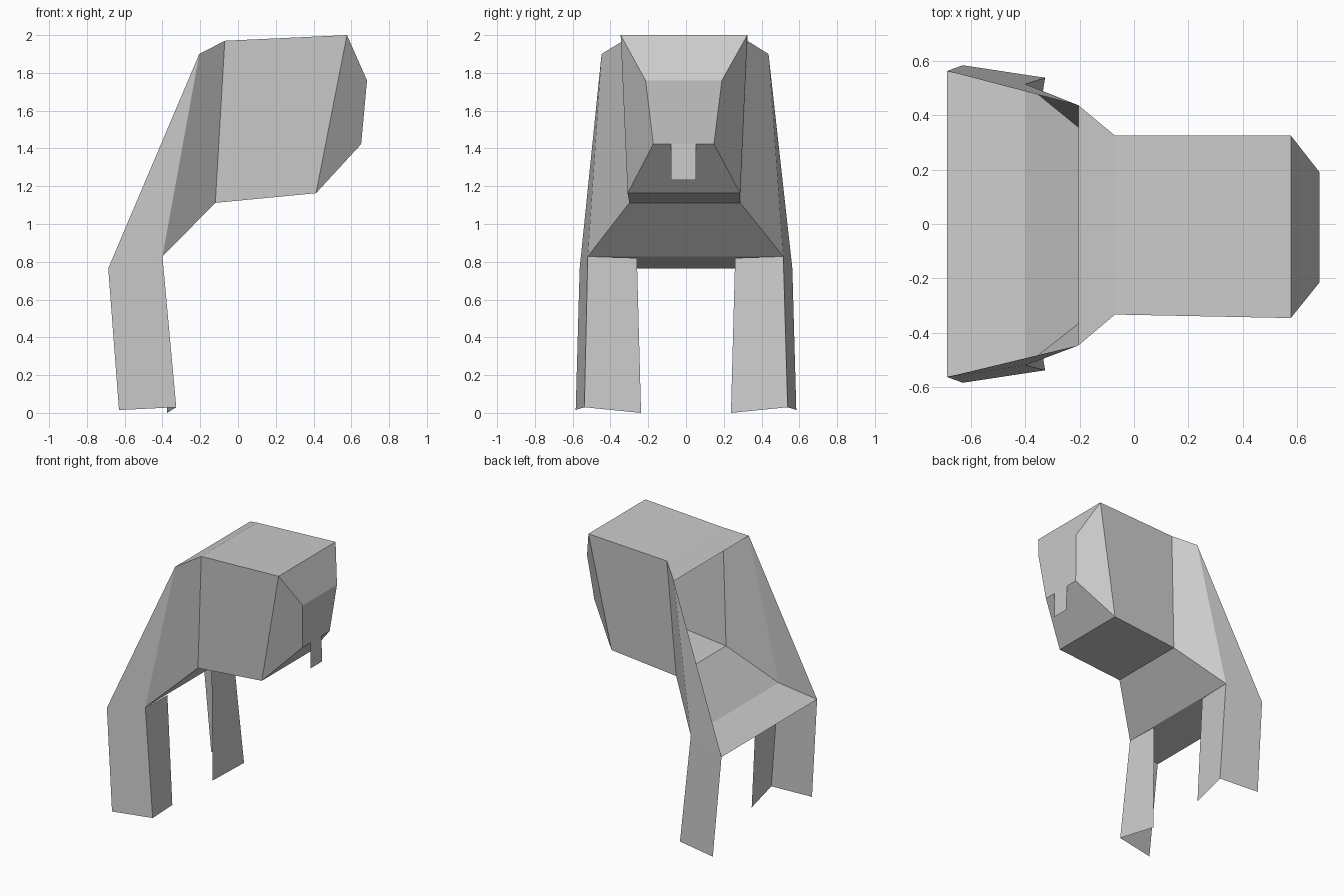
import bpy, bmesh

if "Cube" in bpy.data.objects:
    bpy.data.objects.remove(bpy.data.objects["Cube"])


def make_object(name, faces):
    """Build an open sheet object from a list of point loops."""
    bm = bmesh.new()
    for loop in faces:
        bm.faces.new([bm.verts.new(p) for p in loop])
    bmesh.ops.remove_doubles(bm, verts=bm.verts, dist=0.0005)
    bmesh.ops.recalc_face_normals(bm, faces=bm.faces)
    mesh = bpy.data.meshes.new(name)
    bm.to_mesh(mesh)
    bm.free()
    obj = bpy.data.objects.new(name, mesh)
    bpy.context.collection.objects.link(obj)
    return obj


# Profile rows running from the open back, over the head and down to the rump:
# x, z, y on the right-hand side, y on the left-hand side
rows = {
    "A": (-0.205, 1.90, -0.447, 0.437),
    "B": (-0.07, 1.97, -0.333, 0.325),
    "C": (0.577, 2.00, -0.346, 0.325),
    "D": (0.683, 1.76, -0.214, 0.19),
    "E": (0.652, 1.423, -0.173, 0.148),
    "F": (0.413, 1.163, -0.309, 0.287),
    "G": (-0.12, 1.112, -0.30, 0.287),
    "H": (-0.40, 0.828, -0.52, 0.515),
    "I": (-0.687, 0.765, -0.563, 0.563),
}


def pt(key, side):
    x, z, y0, y1 = rows[key]
    return (x, y1 if side else y0, z)


# Hollow body: strip around the profile, then both side walls
strip = "ABCDEFGHI"
body = [[pt(a, 0), pt(b, 0), pt(b, 1), pt(a, 1)] for a, b in zip(strip, strip[1:])]
for side in (0, 1):
    for loop in ("AIH", "ABGH", "BCFG", "CDEF"):
        body.append([pt(k, side) for k in loop])
make_object("body_shell", body)

# Legs: L-shaped sheets with an outer and a front panel
for name, side, s in (("right_leg", 0, -1), ("left_leg", 1, 1)):
    back_top, front_top = pt("I", side), pt("H", side)
    back_foot = (-0.63, s * 0.584, 0.015)
    front_foot = (-0.327, s * 0.538, 0.03)
    inner_foot = (-0.375, s * 0.238, 0.0)
    inner_top = (-0.40, s * 0.26, 0.82)
    make_object(name, [
        [back_top, front_top, front_foot, back_foot],
        [front_top, inner_top, inner_foot, front_foot],
    ])

# Small tab hanging from the lower front edge of the head
make_object("front_tab", [[(0.652, -0.08, 1.423), (0.652, 0.053, 1.423),
                           (0.655, 0.053, 1.233), (0.655, -0.08, 1.233)]])
